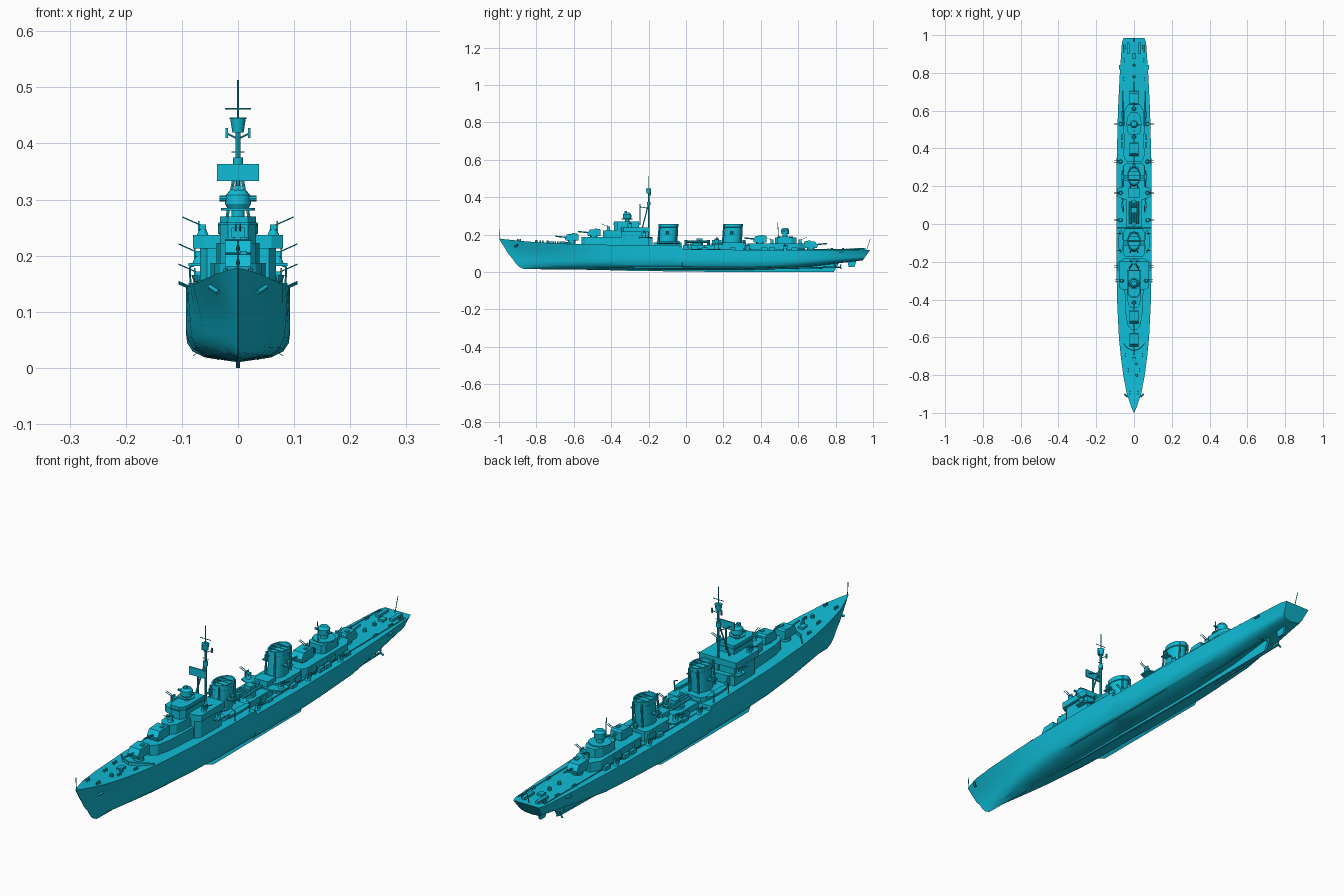
import bpy, bmesh, math
from mathutils import Vector

MAT = bpy.data.materials.new("cyan_paint")
MAT.diffuse_color = (0.005, 0.51, 0.68, 1)


def finish(name, bm):
    bmesh.ops.recalc_face_normals(bm, faces=bm.faces)
    me = bpy.data.meshes.new(name)
    bm.to_mesh(me)
    bm.free()
    me.materials.append(MAT)
    ob = bpy.data.objects.new(name, me)
    bpy.context.collection.objects.link(ob)
    return ob


def loft(name, rings):
    bm = bmesh.new()
    vs = [[bm.verts.new(p) for p in r] for r in rings]
    n = len(vs[0])
    for a, b in zip(vs, vs[1:]):
        for i in range(n):
            bm.faces.new((a[i], a[(i + 1) % n], b[(i + 1) % n], b[i]))
    bm.faces.new(vs[0])
    bm.faces.new(vs[-1])
    return finish(name, bm)


def house(name, half, z0, z1):
    """Half outline of (x, y) points, mirrored and raised from z0 to z1."""
    o = half + [(-x, y) for x, y in reversed(half)]
    return loft(name, [[(x, y, z) for x, y in o] for z in (z0, z1)])


def slab(name, prof, w, x=0):
    """Side profile of (y, z) points, extruded to half width w."""
    return loft(name, [[(x + s * w, y, z) for y, z in prof] for s in (-1, 1)])


def box(name, x, y, z, sx, sy, sz):
    """Box centred on x, y and standing on z."""
    return slab(name, [(y - sy/2, z), (y + sy/2, z), (y + sy/2, z + sz), (y - sy/2, z + sz)], sx/2, x)


def oval(x, y, z, rx, ry, n=20):
    return [(x + rx*math.cos(2*math.pi*i/n), y + ry*math.sin(2*math.pi*i/n), z) for i in range(n)]


def drum(name, x, y, z0, z1, r, r2=None, n=16):
    r2 = r if r2 is None else r2
    return loft(name, [oval(x, y, z0, r, r, n), oval(x, y, z1, r2, r2, n)])


def rod(name, a, b, r, n=6):
    a, b = Vector(a), Vector(b)
    q = (b - a).to_track_quat('Z', 'Y')
    return loft(name, [[p + q @ Vector(c) for c in oval(0, 0, 0, r, r, n)] for p in (a, b)])


def lerp(tab, u):
    for (a, p), (b, q) in zip(tab, tab[1:]):
        if u <= b:
            return p + (q - p) * (u - a) / (b - a)
    return tab[-1][1]


# hull: stations lofted from bow to stern
DECK_Z = [(-1, .178), (-.85, .163), (-.67, .151), (-.4, .145), (-.021, .14), (-.019, .122), (.5, .116), (.985, .118)]
DECK_W = [(-1, .001), (-.97, .014), (-.9, .038), (-.8, .057), (-.7, .07), (-.6, .08), (-.4, .09), (-.2, .093),
          (.2, .093), (.4, .09), (.6, .085), (.8, .075), (.96, .064), (.985, .055)]
LINE_W = [(-1, .001), (-.9, .016), (-.8, .032), (-.6, .064), (-.4, .085), (-.2, .093), (.3, .093), (.6, .083),
          (.8, .067), (.985, .048)]
KEEL_Z = [(-1, .016), (-.6, .012), (.35, .01), (.6, .02), (.8, .042), (.985, .062)]
LEVELS = [(1, 0, 1), (.75, .025, 1), (.5, .05, 1), (.32, .075, .975), (.18, .09, .87), (.08, .105, .64), (0, .13, 0)]
rings = []
for u in (-1, -.985, -.97, -.935, -.9, -.85, -.8, -.7, -.6, -.5, -.4, -.3, -.2, -.1, -.021, -.019, .1, .2, .3, .4,
          .5, .6, .7, .8, .88, .96, .985):
    half = []
    zd, zb, wd, ww = (lerp(t, u) for t in (DECK_Z, KEEL_Z, DECK_W, LINE_W))
    for f, stem, m in LEVELS:
        y = u + stem * max(0, (-.3 - u) / .7)**2 - .04 * (1 - f) * max(0, (u - .6) / .385)
        w = (ww + (wd - ww) * max(0, f * 2 - 1)) * m
        half.append((w, y, zb + f * (zd - zb)))
    rings.append(half + [(-x, y, z) for x, y, z in reversed(half[:-1])])
loft("hull", rings)

# keel skeg, rudder, shafts, propellers, bilge keels
slab("keel_skeg", [(-.6, .015), (-.3, .006), (.2, 0), (.79, 0), (.82, .05), (.4, .03)], .004)
slab("rudder", [(.862, .058), (.87, .026), (.9, .026), (.912, .062)], .004)
for s in (-1, 1):
    rod("propeller_shaft", (s*.035, .45, .018), (s*.035, .83, .026), .004, 8)
    for k in range(3):
        a = k * 2.094
        rod("propeller_blade", (s*.035, .825, .026),
            (s*.035 + .015*math.sin(a), .828, .026 + .015*math.cos(a)), .0035)
    rod("shaft_bracket", (s*.035, .8, .026), (s*.03, .79, .05), .003)
    loft("bilge_keel", [[(s*x, y, z) for y in (-.3, .3)] + [(s*(x + .012), y, z - .009) for y in (.27, -.27)]
                        for x, z in ((.068, .031), (.069, .029))])
    rod("anchor", (s*.035, -.915, .135), (s*.05, -.9, .145), .005)

# breakwater on the foredeck
for s in (-1, 1):
    loft("breakwater", [[(s*x, y, lerp(DECK_Z, y) - .004 + h), (s*x, y + .006, lerp(DECK_Z, y) - .004 + h)][::1]
                        + [(s*x, y + .006, lerp(DECK_Z, y) - .006), (s*x, y, lerp(DECK_Z, y) - .006)]
                        for x, y, h in ((0, -.675, .016), (.035, -.66, .016), (.07, -.62, .01))])

# forward deckhouses and bridge
house("lower_deckhouse", [(.012, -.56), (.032, -.54), (.043, -.49), (.05, -.35), (.05, -.18)], .13, .187)
house("middle_deckhouse", [(.016, -.445), (.032, -.425), (.038, -.36), (.038, -.2)], .18, .223)
house("bridge_base", [(.055, -.345), (.068, -.325), (.068, -.2)], .135, .213)
house("bridge_wings", [(.06, -.348), (.08, -.335), (.08, -.195)], .213, .237)
house("wheelhouse", [(.018, -.385), (.032, -.365), (.032, -.25)], .222, .27)
house("wheelhouse_roof", [(.02, -.39), (.035, -.367), (.035, -.247)], .255, .259)
drum("director_post", 0, -.315, .268, .287, .012)
drum("director_platform", 0, -.315, .281, .285, .03)
loft("director_drum", [oval(0, -.315, z, r, r) for z, r in ((.285, .019), (.292, .023), (.308, .022), (.318, .013))])
rod("rangefinder", (-.033, -.32, .302), (.033, -.32, .302), .005, 8)
box("director_sight", 0, -.322, .315, .012, .014, .01)

# mast with radar panel, yards and lookout
MY = -.2
rod("mast", (0, MY, .13), (0, MY, .42), .0045, 8)
rod("topmast", (0, MY, .42), (0, MY, .513), .002)
for s in (-1, 1):
    rod("mast_leg", (s*.026, -.235, .23), (s*.003, MY, .365), .003)
    rod("radar_strut", (s*.025, -.243, .348), (0, MY, .34), .002)
    rod("signal_lamp_arm", (s*.004, MY, .41), (s*.02, MY + .01, .418), .0015)
    box("signal_lamp", s*.02, MY + .01, .41, .005, .005, .018)
box("radar_panel", 0, -.246, .333, .074, .006, .03)
rod("radar_post", (0, -.246, .25), (0, -.246, .335), .004)
drum("mast_cap", 0, MY, .358, .375, .009)
drum("lookout_tub", 0, MY, .42, .445, .01, .014)
for z, w in ((.462, .023), (.445, .015), (.385, .012)):
    rod("yard", (-w, MY, z), (w, MY, z), .0013)

# funnels with caps, platforms and steam pipes
for y, z in ((-.1, .13), (.245, .115)):
    loft("funnel", [oval(0, y + a, h, rx, ry) for a, h, rx, ry in (
        (-.002, z, .033, .047), (.008, .238, .033, .047), (.008, .24, .036, .051), (.01, .257, .036, .051),
        (.01, .257, .031, .045), (.009, .24, .03, .043))])
    house("funnel_base", [(.045, y - .075), (.055, y - .06), (.055, y + .06), (.045, y + .075)], .1, .158)
    for s in (-1, 1):
        rod("steam_pipe", (s*.02, y - .05, .15), (s*.018, y - .042, .255), .004, 8)
        rod("steam_pipe", (s*.02, y + .05, .15), (s*.018, y + .055, .25), .004, 8)
        box("searchlight_shelf", s*.043, y, .2, .028, .03, .004)
        drum("searchlight", s*.047, y, .204, .218, .008, n=10)
    for k in (-1, 0, 1):
        rod("funnel_grating", (-.033, y + .01 + k*.022, .254), (.033, y + .01 + k*.022, .254), .0015)

# amidships deckhouses and gun platforms
box("midship_house", 0, .07, .11, .085, .17, .035)
box("searchlight_house", 0, .165, .11, .06, .05, .062)
house("midship_platform", [(.05, .13), (.088, .145), (.088, .19), (.05, .2)], .146, .151)
house("forward_gun_platform", [(.05, -.255), (.088, -.245), (.088, -.205), (.05, -.18)], .182, .187)
house("aft_house", [(.04, .33), (.052, .35), (.052, .6), (.03, .635)], .105, .152)
house("aft_upper_house", [(.025, .475), (.036, .49), (.036, .565), (.02, .59)], .15, .185)
drum("aft_platform", 0, .53, .185, .189, .042, n=12)
drum("aft_director_post", 0, .53, .189, .205, .014)
loft("aft_director", [oval(0, .53, z, r, r) for z, r in ((.203, .02), (.225, .022), (.235, .014))])
rod("aft_rangefinder", (-.035, .525, .217), (.035, .525, .217), .0045, 8)
rod("aft_mast", (0, .495, .18), (0, .49, .265), .002)


def main_gun(y, z, d):
    """Shielded gun pointing along d."""
    drum("gun_base", 0, y, z - .022, z + .004, .02)
    slab("gun_shield", [(y + d*a, z + b) for a, b in ((.032, .002), (.036, .016), (.022, .037), (-.03, .04),
                                                      (-.036, .034), (-.036, .002))], .023)
    box("gun_hatch", .01, y - d*.01, z + .037, .012, .014, .006)
    rod("gun_barrel", (0, y + d*.025, z + .02), (0, y + d*.085, z + .026), .0035, 8)


main_gun(-.612, .165, -1)
main_gun(-.492, .19, -1)
main_gun(.668, .126, 1)
main_gun(.395, .156, -1)


def torpedo_bank(y, z):
    drum("torpedo_turntable", 0, y, z - .01, z + .003, .03)
    for k in range(4):
        rod("torpedo_tube", (-.0195 + k*.013, y - .06, z + .009), (-.0195 + k*.013, y + .06, z + .009), .006, 8)
    box("torpedo_cabin", 0, y + .012, z + .013, .03, .03, .014)


torpedo_bank(.06, .153)


def light_gun(x, y, z, out, d=0):
    """Twin anti-air gun with shield, elevated and aimed outward."""
    drum("light_gun_base", x, y, z, z + .013, .011, .006, 10)
    box("light_gun_cradle", x, y, z + .012, .012, .016, .009)
    box("light_gun_shield", x + out*.007, y + d*.007, z + .009, .003 if out else .024, .024 if out else .003, .018)
    for k in (-.004, .004):
        kx, ky = (0, k) if out else (k, 0)
        rod("light_gun_barrel", (x + kx, y + ky, z + .018), (x + kx + out*.036, y + ky + d*.036, z + .034), .0013)


for s in (-1, 1):
    for y, z in ((-.225, .187), (.165, .151), (.53, .116), (.02, .12), (.33, .118)):
        light_gun(s*.07, y, z, s)
    light_gun(s*.063, -.3, .235, s)
    # boats, davits, rafts, lockers
    loft("ship_boat", [[(s*.07 + w*c, y, .15 + h) for c, h in ((-1, .016), (-.7, .004), (0, 0), (.7, .004), (1, .016))]
                       for y, w in ((-.155, .002), (-.135, .01), (-.09, .013), (-.05, .01), (-.035, .006))])
    for y in (-.14, -.05):
        rod("davit", (s*.084, y, .135), (s*.086, y, .18), .002)
        rod("davit_arm", (s*.086, y, .18), (s*.07, y, .186), .002)
    for y in (.1, .25, .42, .46, .58):
        box("deck_locker", s*.064, y, .112, .012, .03, .02)
    for y in (.08, .29, .38, .5):
        box("raft", s*.055, y, .125, .006, .04, .02)
    for y, x in ((-.9, .022), (-.78, .03), (-.7, .045), (.76, .055), (.86, .052), (.93, .045)):
        for k in (0, .014):
            drum("bollard", s*x, y + k, lerp(DECK_Z, y) - .005, lerp(DECK_Z, y) + .009, .004, n=8)
    box("depth_charge_rack", s*.03, .93, .115, .014, .06, .013)
    box("stern_fender", s*.076, .83, .105, .008, .025, .006)
    rod("mine_rail", (s*.062, .0, .122), (s*.056, .95, .12), .002)

light_gun(0, -.415, .223, 0, -1)
light_gun(0, .46, .152, 0, -1)
light_gun(0, .61, .152, 0, 1)

# deck fittings and staffs
for y in (-.8, -.74, .78, .84):
    drum("capstan", .015 if y < 0 else 0, y, lerp(DECK_Z, y) - .005, lerp(DECK_Z, y) + .012, .008, .006, 10)
box("deck_hatch", 0, -.72, .15, .02, .03, .012)
box("stern_hatch", 0, .89, .112, .022, .025, .014)
for y in (.0, .12, .31):
    drum("vent_cowl", 0, y, .14, .172, .007, .009, 10)
rod("jackstaff", (0, -.994, .175), (0, -.998, .226), .0015)
rod("ensign_staff", (0, .965, .115), (0, .985, .175), .0015)

# smooth curved shells, keep corners sharp
bpy.ops.object.select_all(action='SELECT')
bpy.context.view_layer.objects.active = bpy.data.objects["hull"]
bpy.ops.object.shade_smooth_by_angle(angle=math.radians(30))
